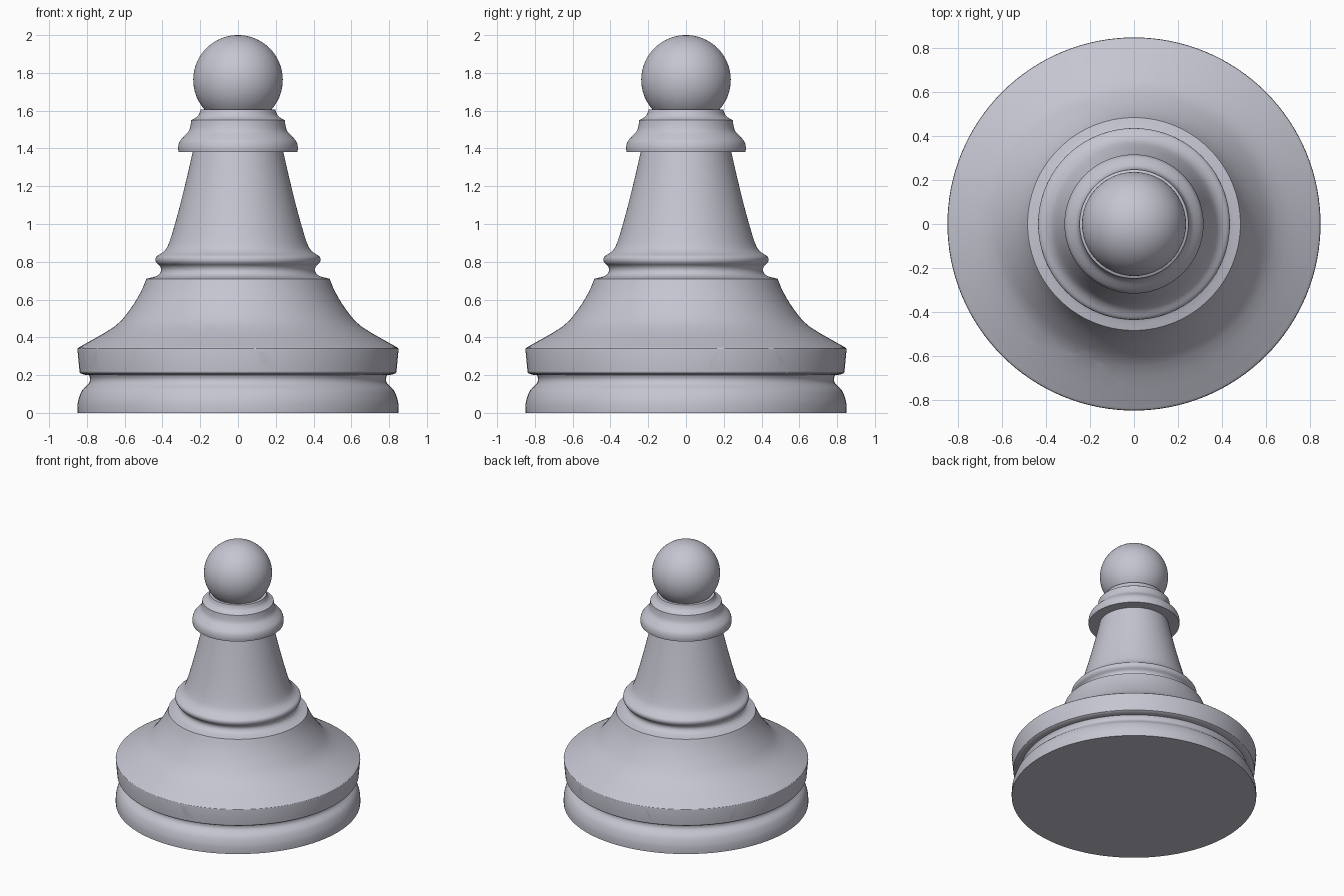
import bpy, bmesh, math
from mathutils import Vector

if "Cube" in bpy.data.objects:
    bpy.data.objects.remove(bpy.data.objects["Cube"])

SEGMENTS = 128

# Soft profile runs (radius, height); corners stay crisp where one run ends
RUNS = [
    [(0.85, 0), (0.85, 0.03), (0.845, 0.07), (0.825, 0.12), (0.79, 0.155), (0.783, 0.18), (0.79, 0.2)],
    [(0.79, 0.2), (0.815, 0.203), (0.837, 0.212), (0.84, 0.23)],
    [(0.84, 0.23), (0.85, 0.335)],
    [(0.85, 0.335), (0.845, 0.345), (0.81, 0.365), (0.65, 0.46), (0.57, 0.55), (0.515, 0.64), (0.485, 0.71)],
    [(0.485, 0.71), (0.43, 0.725), (0.408, 0.75), (0.412, 0.775), (0.43, 0.792), (0.437, 0.81), (0.43, 0.83),
     (0.395, 0.853), (0.365, 0.9), (0.32, 1.05), (0.277, 1.22), (0.24, 1.38)],
    [(0.24, 1.38), (0.315, 1.38)],
    [(0.315, 1.38), (0.317, 1.405), (0.31, 1.435), (0.29, 1.46), (0.262, 1.49), (0.252, 1.52), (0.248, 1.55)],
    [(0.248, 1.55), (0.225, 1.562), (0.208, 1.578), (0.198, 1.605)],
    [(0.198, 1.605), (0.172, 1.605)],
]
BALL_Z, BALL_R = 1.763, 0.237


def soften(points, steps=3):
    """Catmull-Rom curve through the points."""
    pts = [Vector(p) for p in points]
    if len(pts) < 3:
        return pts
    ext = [2 * pts[0] - pts[1]] + pts + [2 * pts[-1] - pts[-2]]
    out = []
    for a, b, c, d in zip(ext, ext[1:], ext[2:], ext[3:]):
        for i in range(steps):
            t = i / steps
            out.append(0.5 * (2 * b + (c - a) * t + (2 * a - 5 * b + 4 * c - d) * t * t
                              + (3 * b - a - 3 * c + d) * t ** 3))
    return out + [pts[-1]]


def make_solid():
    """Whole turned piece: flat base, body, collar and ball as one closed lathe."""
    profile = []
    for run in RUNS:
        profile += soften(run)[:-1]
    start = math.asin((1.605 - BALL_Z) / BALL_R)
    for i in range(28):
        a = start + (math.pi / 2 - start) * i / 28
        profile.append(Vector((BALL_R * math.cos(a), BALL_Z + BALL_R * math.sin(a))))
    bm = bmesh.new()
    rings = []
    for r, z in profile:
        rings.append([bm.verts.new((r * math.cos(2 * math.pi * k / SEGMENTS),
                                    r * math.sin(2 * math.pi * k / SEGMENTS), z))
                      for k in range(SEGMENTS)])
    for lo, hi in zip(rings, rings[1:]):
        for k in range(SEGMENTS):
            n = (k + 1) % SEGMENTS
            bm.faces.new((lo[k], lo[n], hi[n], hi[k]))
    top = bm.verts.new((0, 0, BALL_Z + BALL_R))
    for k in range(SEGMENTS):
        bm.faces.new((rings[-1][k], rings[-1][(k + 1) % SEGMENTS], top))
    bm.faces.new(rings[0][::-1])
    return bm


# Shards: each keeps the part of the solid nearest to its seed point
SHARDS = {
    "base_front": (-0.12, -0.72, 0.08),
    "base_front_left": (-0.55, -0.62, 0.12),
    "base_left": (-0.88, 0.12, 0.12),
    "base_back": (0.12, 0.92, 0.14),
    "base_back_right": (0.92, 0.42, 0.14),
    "skirt_front": (0.2, -0.5, 0.38),
    "skirt_right": (0.62, -0.1, 0.36),
    "skirt_back_right": (0.42, 0.45, 0.4),
    "skirt_back_left": (-0.32, 0.42, 0.4),
    "skirt_left": (-0.45, -0.2, 0.42),
    "body_front": (0.03, -0.22, 1.0),
    "body_left": (-0.32, 0.05, 1.02),
    "body_back": (0.2, 0.25, 0.98),
    "collar_front": (0.04, -0.16, 1.4),
    "collar_back": (-0.04, 0.14, 1.42),
    "ball": (-0.02, 0.02, 1.84),
}

mat = bpy.data.materials.new("pale grey stone")
mat.diffuse_color = (0.56, 0.56, 0.64, 1)
mat.use_nodes = True
mat.node_tree.nodes["Principled BSDF"].inputs["Base Color"].default_value = mat.diffuse_color

solid = make_solid()
for name, seed in SHARDS.items():
    bm = solid.copy()
    seed = Vector(seed)
    others = sorted((Vector(s) for n, s in SHARDS.items() if n != name),
                    key=lambda s: (s - seed).length)
    for other in others:
        cut = bmesh.ops.bisect_plane(bm, geom=bm.verts[:] + bm.edges[:] + bm.faces[:], dist=1e-6,
                                     plane_co=(seed + other) / 2, plane_no=other - seed,
                                     clear_outer=True)
        edges = [e for e in cut["geom_cut"] if isinstance(e, bmesh.types.BMEdge) and e.is_boundary]
        if edges:
            bmesh.ops.holes_fill(bm, edges=edges, sides=0)
    bmesh.ops.recalc_face_normals(bm, faces=bm.faces[:])
    for f in bm.faces:
        f.smooth = True
    mesh = bpy.data.meshes.new(name)
    bm.to_mesh(mesh)
    bm.free()
    mesh.set_sharp_from_angle(angle=math.radians(30))
    mesh.materials.append(mat)
    bpy.context.collection.objects.link(bpy.data.objects.new(name, mesh))
solid.free()
